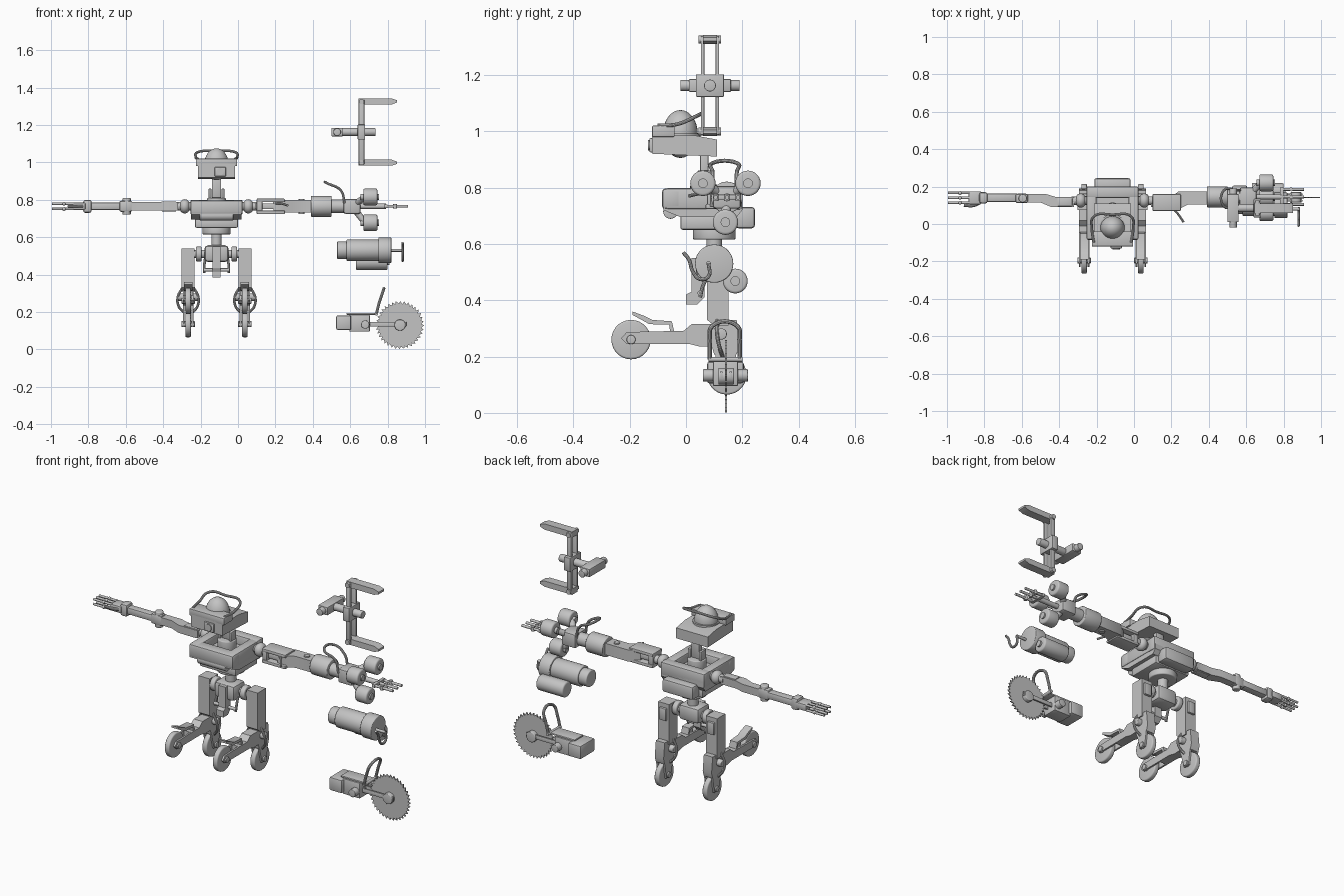
import bpy
import bmesh
from math import cos, sin, tau, radians
from mathutils import Matrix, Vector

if "Cube" in bpy.data.objects:
    bpy.data.objects.remove(bpy.data.objects["Cube"])

UNIT = 0.01            # all sizes below are in hundredths
MID = -11.5            # centre line of the body
ARM = 76.5             # arm height
SIDES = {"right": -1, "left": 1}

grey = bpy.data.materials.new("plain_grey")
grey.use_nodes = True
grey.diffuse_color = (0.55, 0.55, 0.55, 1)
grey.node_tree.nodes["Principled BSDF"].inputs["Base Color"].default_value = grey.diffuse_color


def add_mesh(name, mesh):
    mesh.materials.clear()
    mesh.materials.append(grey)
    mesh.transform(Matrix.Scale(UNIT, 4))
    for face in mesh.polygons:
        face.use_smooth = True
    mesh.set_sharp_from_angle(angle=radians(35))
    thing = bpy.data.objects.new(name, mesh)
    bpy.context.scene.collection.objects.link(thing)
    return thing


def finish(name, bm):
    bmesh.ops.recalc_face_normals(bm, faces=bm.faces)
    mesh = bpy.data.meshes.new(name)
    bm.to_mesh(mesh)
    bm.free()
    return add_mesh(name, mesh)


def box(name, centre, size, bevel=0.4):
    bm = bmesh.new()
    bmesh.ops.create_cube(bm, size=1)
    bmesh.ops.scale(bm, vec=size, verts=bm.verts)
    bmesh.ops.translate(bm, vec=centre, verts=bm.verts)
    bmesh.ops.bevel(bm, geom=bm.edges[:], offset=bevel, segments=2, affect="EDGES", profile=0.5)
    return finish(name, bm)


def rod(name, start, end, radius, bevel=0.0):
    start, end = Vector(start), Vector(end)
    along = end - start
    turn = along.to_track_quat("Z", "Y").to_matrix().to_4x4()
    bm = bmesh.new()
    bmesh.ops.create_cone(bm, cap_ends=True, segments=28, radius1=radius, radius2=radius, depth=along.length)
    if bevel:
        rims = [e for e in bm.edges if any(len(f.verts) > 4 for f in e.link_faces)]
        bmesh.ops.bevel(bm, geom=rims, offset=bevel, segments=3, affect="EDGES", profile=0.5)
    bm.transform(Matrix.Translation((start + end) / 2) @ turn)
    return finish(name, bm)


def ball(name, centre, size):
    bm = bmesh.new()
    bmesh.ops.create_uvsphere(bm, u_segments=28, v_segments=16, radius=1)
    bmesh.ops.scale(bm, vec=size, verts=bm.verts)
    bmesh.ops.translate(bm, vec=centre, verts=bm.verts)
    return finish(name, bm)


def prism(name, axis, outline, middle, width):
    # extrude an outline of the two other axes along the given axis
    slot = "XYZ".index(axis)
    bm = bmesh.new()
    verts = []
    for a, b in outline:
        point = [a, b]
        point.insert(slot, middle - width / 2)
        verts.append(bm.verts.new(point))
    cap = bm.faces.new(verts)
    moved = bmesh.ops.extrude_face_region(bm, geom=[cap])["geom"]
    shift = Vector([width if i == slot else 0 for i in range(3)])
    bmesh.ops.translate(bm, vec=shift, verts=[v for v in moved if isinstance(v, bmesh.types.BMVert)])
    return finish(name, bm)


def tube(name, points, radius):
    curve = bpy.data.curves.new(name, "CURVE")
    curve.dimensions = "3D"
    curve.bevel_depth = radius
    curve.bevel_resolution = 3
    curve.use_fill_caps = True
    curve.resolution_u = 6
    spline = curve.splines.new("BEZIER")
    spline.bezier_points.add(len(points) - 1)
    for knot, point in zip(spline.bezier_points, points):
        knot.co = point
        knot.handle_left_type = knot.handle_right_type = "AUTO"
    helper = bpy.data.objects.new(name, curve)
    mesh = bpy.data.meshes.new_from_object(helper)
    bpy.data.objects.remove(helper)
    return add_mesh(name, mesh)


def wheel(name, x, y, z):
    rod(name + "_tyre", (x - 1.5, y, z), (x + 1.5, y, z), 7, bevel=0.7)
    rod(name + "_hub", (x - 3.6, y, z), (x + 3.6, y, z), 1.6, bevel=0.3)


# Head: wedge shell, front visor, lens, dome and roll bar
prism("head_shell", "X", [(-12, 92), (-12, 99), (-6, 98.5), (3, 98.5), (11, 97), (11, 91), (-1, 91.5)], MID, 20)
box("head_visor", (MID, -8, 100), (22, 8, 4))
box("lens_housing", (MID + 2, -12, 95), (6, 2, 5))
rod("lens", (MID + 2, -13.5, 95), (MID + 2, -12, 95), 1.9)
ball("head_dome", (MID, -2, 99), (6.5, 6.2, 8.5))
rod("dome_collar", (MID, -2, 98), (MID, -2, 99.2), 7.2)
tube("head_bar", [(MID - 10, -10, 102), (MID - 11, -3, 102.5), (MID - 10, 4, 105.5), (MID, 5, 106),
                  (MID + 10, 4, 105.5), (MID + 11, -3, 102.5), (MID + 10, -10, 102)], 0.7)

# Neck
box("neck", (MID, 6.5, 87), (5, 3, 12))
rod("neck_base", (MID, 6.5, 75), (MID, 6.5, 81), 5, bevel=0.5)
for side, s in SIDES.items():
    box(side + "_neck_plate", (MID + 3.5 * s, 6.5, 82.5), (1.5, 5, 7))

# Torso: hull with a recess between raised rails
prism("torso_hull", "X", [(-8, 75), (-8, 72), (-2, 69.5), (18, 69.5), (20, 72), (20, 75)], MID, 27)
box("torso_front", (MID, -5, 76), (28, 7, 7.4), 1.2)
box("torso_back", (MID, 17, 76), (28, 6, 8), 1)
for side, s in SIDES.items():
    box(side + "_torso_rail", (MID + 11.2 * s, 6, 76), (5.5, 27, 7.6), 1)
rod("chest_roller", (MID - 9, -5.5, 71.5), (MID + 9, -5.5, 71.5), 2.6, bevel=0.4)
box("torso_base", (MID, 8, 67.5), (23, 20, 5), 0.8)
box("backpack", (MID, 21, 69.3), (19.5, 7, 7.6), 1.2)
rod("waist_disc", (MID, 10, 61.5), (MID, 10, 65.5), 7.6, bevel=0.6)
rod("waist_column", (MID, 10, 53), (MID, 10, 62), 2.8)

# Pelvis
box("pelvis", (MID, 9, 51.2), (13, 11, 9), 2)
prism("pelvis_hook", "X", [(2, 55), (2, 43), (0, 42), (0, 38.5), (4, 38.5), (6.5, 41), (6.5, 55)], MID, 4.5)
rod("pelvis_bar", (MID - 7, 5, 42.5), (MID + 7, 5, 42.5), 0.9)
rod("hip_axle", (MID - 18, 10, 51), (MID + 18, 10, 51), 2.2)

# Legs: each stands on a front and a rear wheel
for side, s in SIDES.items():
    x = MID + 15.2 * s
    rod(side + "_hip_disc", (MID + 8 * s, 10, 51), (MID + 11 * s, 10, 51), 4, bevel=0.6)
    tube(side + "_pelvis_rod", [(MID + 6.5 * s, 5, 41), (MID + 6.5 * s, 6, 45), (MID + 6 * s, 8, 49)], 0.7)
    prism(side + "_thigh", "X", [(7.5, 54), (15, 54), (15, 31), (10, 31), (7.5, 33)], x, 7)
    box(side + "_thigh_back", (x, 15, 48), (4.5, 2.5, 7))
    prism(side + "_shin", "X", [(15, 31.5), (2, 31.5), (-1, 29), (-8, 29), (-8, 24.5), (1, 24.5), (5, 23.5), (15, 24)], x, 5.6)
    prism(side + "_guard", "X", [(-19, 36), (-15, 34.5), (-12, 33), (-5, 32.5), (-4, 28), (-5.5, 28), (-6, 31.3), (-13, 31.5), (-19, 34.8)], x, 4.5)
    prism(side + "_rear_shin", "X", [(9, 33), (18, 33), (19, 24), (18, 20.8), (10, 20.8), (9, 24)], x, 5.6)
    rod(side + "_knee_axle", (x - 5.5, 12.5, 28), (x + 5.5, 12.5, 28), 2, bevel=0.4)
    for t in (-1, 1):
        prism(side + "_front_fork", "X", [(-7, 29), (-21, 28.7), (-23, 26.5), (-21, 24.5), (-7, 24.5)], x + 2.3 * t, 1)
        prism(side + "_rear_fork", "X", [(10, 22), (18, 22), (16.5, 12), (12.5, 12)], x + 2.3 * t, 1)
        tube(side + "_knee_tube", [(x + 3 * t, 11, 33), (x + 5.5 * t, 11, 28), (x + 5 * t, 12, 23), (x + 2.5 * t, 13, 20)], 0.7)
    wheel(side + "_front_wheel", x, -19.5, 26)
    wheel(side + "_rear_wheel", x, 14.5, 13.5)
    # shoulder
    rod(side + "_shoulder_axle", (MID + 13 * s, 12.5, ARM), (MID + 22 * s, 12.5, ARM), 2.3)
    ball(side + "_shoulder", (MID + 17 * s, 12.5, ARM), (3, 3.8, 3.8))

# Right arm with a fingered hand
prism("right_upper_arm", "Z", [(-32, 9), (-32, 14.5), (-42, 14.5), (-47, 16), (-58, 16), (-58, 11.5), (-50, 11.5), (-44, 9)], ARM, 4.4)
box("right_arm_cover", (-37, 11.7, ARM), (8, 4.5, 5.4))
rod("right_elbow_pin", (-59.5, 13.7, ARM - 4.5), (-59.5, 13.7, ARM + 4.5), 2.2, bevel=0.5)
box("right_elbow", (-60, 13.7, ARM), (7, 5, 6), 1.2)
box("right_forearm", (-71, 14, ARM), (18, 4.5, 4), 0.8)
box("right_wrist", (-80.5, 14, ARM), (4.5, 6, 7), 1.2)
box("right_palm", (-85, 14, ARM), (7, 7, 4), 0.8)
for dy in (-2.6, 0, 2.6):
    for dz in (-1.4, 1.4):
        rod("finger", (-88, 14 + dy, ARM + dz), (-99.5, 14 + dy, ARM + dz), 0.65)
        ball("knuckle", (-93, 14 + dy, ARM + dz), (1, 1, 1))
tube("thumb", [(-83, 11, ARM), (-86, 9.8, ARM), (-91, 10, ARM)], 0.8)

# Left arm
for dz in (-3.2, 3.2):
    box("left_upper_arm_plate", (17.5, 11.5, ARM + dz), (15, 9, 1.8))
box("left_upper_arm_core", (17, 11.5, ARM), (16, 5, 3))
box("left_upper_arm_cap", (11.5, 11.5, ARM), (3, 8, 6))
prism("left_forearm", "Z", [(19, 8.5), (19, 14), (24, 17.5), (39, 17.5), (39, 10.5), (29, 10.5), (25, 8.5)], ARM, 6.6)
rod("left_elbow_pin", (34, 14, ARM - 4), (34, 14, ARM + 4), 1.6)
tube("elbow_lever", [(19, 10, 78), (23, 6, 78), (26.5, 1, 77)], 0.6)
rod("left_wrist_drum", (39, 14.5, ARM), (50, 14.5, ARM), 5.6, bevel=0.4)
rod("left_wrist_collar", (50, 14.5, ARM), (59, 14.5, ARM), 3.6)

# Drum tool on the left arm
box("drum_tool_body", (61, 14.5, ARM), (9, 10, 8), 1)
for y, z in ((6, 81.5), (22, 81.5), (14, 67.7)):
    rod("drum_arm", (61, 14.5, ARM), (68, y, z), 1.7)
    rod("drum", (67, y, z), (74.5, y, z), 4.5, bevel=0.9)
    rod("drum_axle", (65.5, y, z), (75.3, y, z), 1.7)
rod("prong_shaft", (65, 14.5, ARM), (79, 14.5, ARM), 1.4)
box("prong_bar", (79, 14.5, ARM), (2, 10, 2))
for dy in (-4, 0, 4):
    rod("prong", (79, 14.5 + dy, ARM), (91, 14.5 + dy, ARM), 0.75)
    rod("prong_joint", (84, 14.5 + dy, ARM - 1.2), (84, 14.5 + dy, ARM + 1.2), 1)
tube("drum_tool_handle", [(57, 9.5, 78), (55, 9.5, 85), (48, 9.5, 88.7), (48, 18, 88.7), (55, 18, 85), (57, 18, 78)], 0.7)

# Spare tool: two jaw gripper
GRIP = 116.2
box("gripper_cross_block", (53, 8.5, GRIP), (6, 15, 4.6))
rod("gripper_cross_axle", (53, -2, GRIP), (53, 19, GRIP), 2, bevel=0.3)
rod("gripper_shaft", (54, 8.5, GRIP), (73.5, 8.5, GRIP), 2.1, bevel=0.3)
box("gripper_hub", (66, 8.5, GRIP), (4, 10, 8))
for dy in (-2.6, 2.6):
    box("gripper_rail", (66, 8.5 + dy, GRIP), (3, 1.3, 35))
for s in (-1, 1):
    jaw = [(64.5, 18), (82, 18), (85, 17), (85, 15.8), (82, 14.7), (64.5, 14.7)]
    prism("gripper_jaw", "Y", [(x, GRIP + s * z) for x, z in jaw], 8.5, 5)
    rod("jaw_pin", (66, 4.5, GRIP + 16.3 * s), (66, 12.5, GRIP + 16.3 * s), 1.4)

# Spare tool: twin canister with a hook
rod("canister_cap", (53, 10, 53), (59, 10, 53), 4.7, bevel=0.5)
rod("canister_body", (58, 10, 53), (76, 10, 53), 5.7, bevel=0.5)
rod("canister_flange", (75, 10, 53), (82, 10, 53), 6.8, bevel=0.4)
rod("small_canister", (63, 17.5, 46.8), (80, 17.5, 46.8), 4.4, bevel=0.9)
rod("small_canister_nozzle", (79, 17.5, 46.8), (81, 17.5, 46.8), 1.7)
rod("hook_rod", (82, 8, 53), (88, 8, 53), 0.8)
tube("hook", [(88, -1, 57), (88, 1, 54.5), (88, 2.5, 50), (88, 5, 47.5), (88, 8, 48.5), (88, 8, 53)], 0.7)

# Spare tool: circular saw
box("saw_motor", (56.5, 14, 14.3), (8, 13, 7.6), 0.8)
box("saw_body", (65, 14, 14), (11, 9, 9), 0.6)
box("saw_top_plate", (66, 14, 19), (16, 8, 1))
rod("saw_cross_axle", (68, 6, 13.3), (68, 22, 13.3), 2.2, bevel=0.3)
for dy in (-1.7, 1.7):
    box("saw_arm", (79, 14.2 + dy, 13.5), (22, 1, 2.4), 0.2)
rod("saw_hub", (86.6, 11.5, 13), (86.6, 17, 13), 3, bevel=0.4)
TEETH = 36
teeth = []
for i in range(TEETH):
    for turn, radius in ((i, 12.9), (i + 0.2, 11.4)):
        angle = tau * turn / TEETH
        teeth.append((86.6 + radius * cos(angle), 13 + radius * sin(angle)))
prism("saw_blade", "Y", teeth, 14.2, 0.7)
rod("saw_handle_bar", (74, 8, 19), (74, 20, 19), 0.9)
tube("saw_handle", [(74, 8.5, 19), (75.5, 8.5, 25), (77.5, 9.5, 31), (77.5, 18, 31), (75.5, 19, 25), (74, 19, 19)], 0.8)
